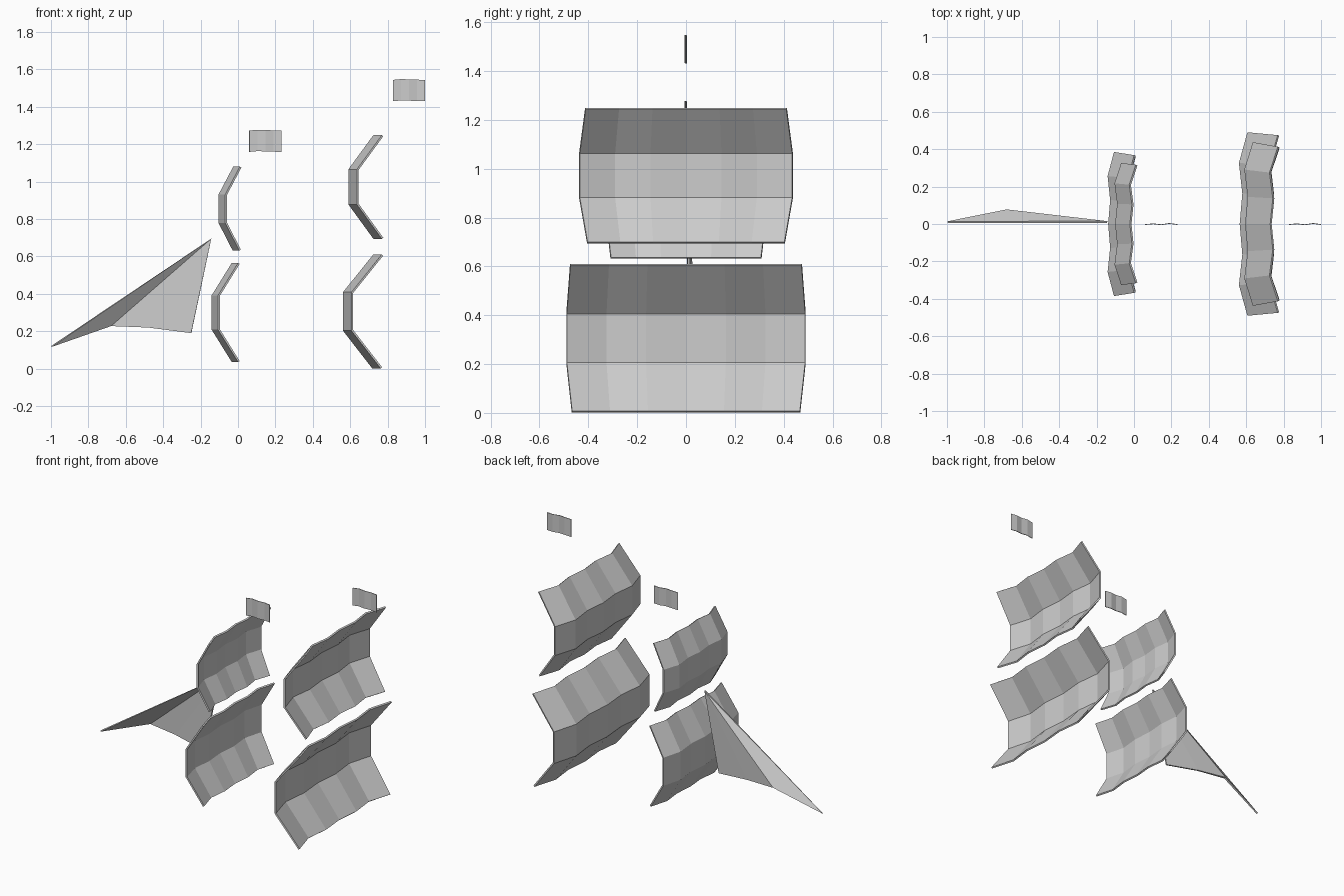
import bpy

if "Cube" in bpy.data.objects:
    bpy.data.objects.remove(bpy.data.objects["Cube"])


def make_mesh(name, verts, faces, thick):
    """Thin flat-shaded sheet with real thickness."""
    me = bpy.data.meshes.new(name)
    me.from_pydata(verts, [], faces)
    ob = bpy.data.objects.new(name, me)
    bpy.context.collection.objects.link(ob)
    mod = ob.modifiers.new("thickness", 'SOLIDIFY')
    mod.thickness = thick
    mod.offset = 0
    mod.use_even_offset = True
    return ob


def grid_faces(rows, cols):
    return [(r * cols + c, r * cols + c + 1, (r + 1) * cols + c + 1, (r + 1) * cols + c)
            for r in range(rows - 1) for c in range(cols - 1)]


# Cloth ripple across a sail: x offset for each of the seven columns
RIPPLE = [.045, 0, .018, .004, .018, 0, .045]


def square_sail(name, profile, ripple):
    """profile rows, top to bottom: (x, z, half width)."""
    verts = [(x + ripple * RIPPLE[c], w * (c - 3) / 3, z)
             for x, z, w in profile for c in range(7)]
    return make_mesh(name, verts, grid_faces(len(profile), 7), 0.01)


# Four square sails
square_sail("main_lower_sail", [(.727, .607, .474), (.566, .407, .489),
                                (.566, .205, .489), (.722, .004, .467)], 1)
square_sail("main_upper_sail", [(.728, 1.246, .412), (.595, 1.064, .436),
                                (.595, .880, .436), (.728, .697, .404)], 1)
square_sail("fore_lower_sail", [(-.029, .563, .367), (-.136, .390, .384),
                                (-.136, .210, .384), (-.029, .038, .360)], .75)
square_sail("fore_upper_sail", [(-.021, 1.078, .315), (-.099, .930, .325),
                                (-.099, .780, .325), (-.024, .634, .308)], .78)

# Triangular jib: apex fanned to the bellied foot
jib = [(-.143, .010, .695), (-.997, .010, .119), (-.68, .073, .23),
       (-.48, .048, .22), (-.25, .016, .19)]
make_mesh("jib_sail", jib, [(0, i, i + 1) for i in (1, 2, 3)], 0.01)


# Pennants at the mastheads
def flag(name, x0, z0):
    wave_y = [-.003, .001, -.004, .003, -.003]
    wave_z = [0, .004, .003, .001, 0]
    verts = [(x0 + .043 * i, wave_y[i], z + wave_z[i])
             for z in (z0, z0 + .114) for i in range(5)]
    make_mesh(name, verts, grid_faces(2, 5), 0.004)


flag("fore_flag", .06, 1.159)
flag("main_flag", .828, 1.43)
